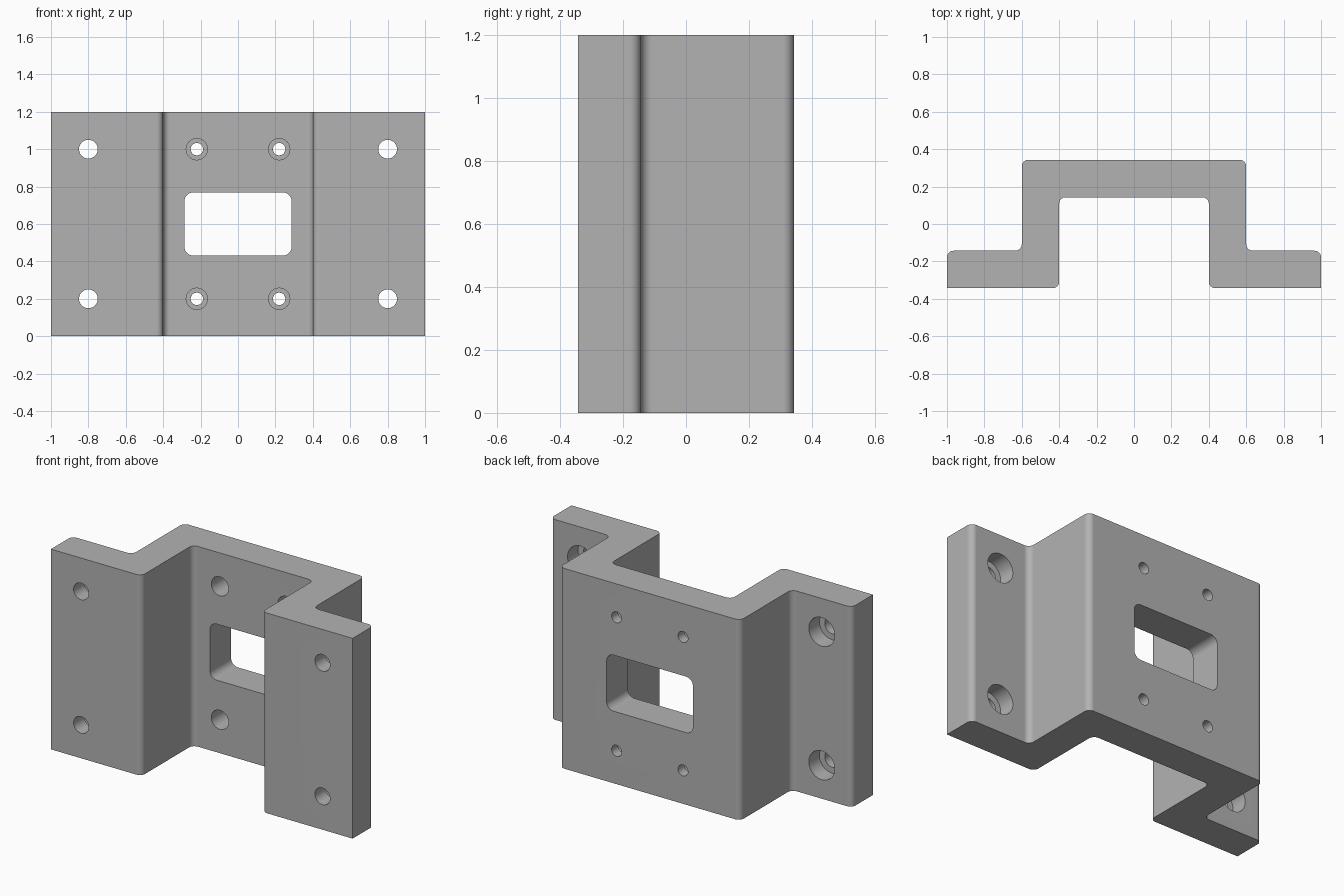
import bpy, bmesh, math
from mathutils import Vector

old = bpy.data.objects.get("Cube")
if old:
    bpy.data.objects.remove(old, do_unlink=True)

HEIGHT = 1.2
FRONT, BACK = -0.343, 0.343
THICK = 0.2

grey = bpy.data.materials.new("plain grey")
grey.use_nodes = True
grey.diffuse_color = (0.45, 0.45, 0.45, 1)
grey.node_tree.nodes["Principled BSDF"].inputs["Base Color"].default_value = grey.diffuse_color


def rounded(corners, steps=8):
    """Outline from (x, y, radius) corners, each turned into an arc."""
    out = []
    for i, (x, y, r) in enumerate(corners):
        p = Vector((x, y))
        if r == 0:
            out.append(p)
            continue
        a = (Vector(corners[i - 1][:2]) - p).normalized()
        b = (Vector(corners[(i + 1) % len(corners)][:2]) - p).normalized()
        centre = p + (a + b) * r
        for k in range(steps + 1):
            t = k / steps * math.pi / 2
            out.append(centre - b * r * math.cos(t) - a * r * math.sin(t))
    return out


def make_object(name, bm):
    bmesh.ops.recalc_face_normals(bm, faces=bm.faces)
    mesh = bpy.data.meshes.new(name)
    bm.to_mesh(mesh)
    bm.free()
    mesh.materials.append(grey)
    obj = bpy.data.objects.new(name, mesh)
    bpy.context.collection.objects.link(obj)
    return obj


def loft(name, rings):
    """Skin matching rings of points and cap both ends."""
    bm = bmesh.new()
    loops = [[bm.verts.new(p) for p in ring] for ring in rings]
    for lo, hi in zip(loops, loops[1:]):
        n = len(lo)
        for i in range(n):
            j = (i + 1) % n
            bm.faces.new((lo[i], lo[j], hi[j], hi[i]))
    bm.faces.new(loops[0])
    bm.faces.new(loops[-1])
    return make_object(name, bm)


def stepped_hole(name, x, z, profile, sides=40):
    """Cutter along y from (radius, y) steps."""
    angles = [2 * math.pi * k / sides for k in range(sides)]
    return loft(name, [[(x + r * math.cos(t), y, z + r * math.sin(t)) for t in angles]
                       for r, y in profile])


# Hat-shaped bracket: half profile, mirrored, extruded upwards
R = 0.035
half = [(0.4, BACK - THICK, R), (0.4, FRONT, R), (1, FRONT, 0),
        (1, FRONT + THICK, R), (0.6, FRONT + THICK, R), (0.6, BACK, R)]
outline = rounded(half + [(-x, y, r) for x, y, r in reversed(half)])
bracket = loft("bracket", [[(p.x, p.y, z) for p in outline] for z in (0, HEIGHT)])

# Rounded window through the web
w, h = 0.286, 0.168
mid = HEIGHT / 2
win = rounded([(-w, mid - h, 0.045), (w, mid - h, 0.045),
               (w, mid + h, 0.045), (-w, mid + h, 0.045)])
cutters = [loft("window_cutter", [[(p.x, y, p.y) for p in win] for y in (0, 0.5)])]

# Counterbored holes: flanges open wide at the back, web opens wide at the front
flange_step = FRONT + THICK - 0.1
web_step = BACK - THICK + 0.14
for x in (-1, 1):
    for z in (0.2, 1.0):
        cutters.append(stepped_hole("flange_hole_cutter", 0.8 * x, z, [
            (0.05, -0.5), (0.05, flange_step), (0.086, flange_step), (0.086, 0)]))
        cutters.append(stepped_hole("web_hole_cutter", 0.22 * x, z, [
            (0.057, 0), (0.057, web_step), (0.033, web_step), (0.033, 0.5)]))

bpy.ops.object.select_all(action='DESELECT')
bpy.context.view_layer.objects.active = bracket
bracket.select_set(True)
for cutter in cutters:
    cutter.hide_render = True
    mod = bracket.modifiers.new("cut", 'BOOLEAN')
    mod.operation = 'DIFFERENCE'
    mod.solver = 'EXACT'
    mod.object = cutter
    bpy.ops.object.modifier_apply(modifier=mod.name)
    bpy.data.objects.remove(cutter, do_unlink=True)

# Smooth rounds, crisp edges, flat large faces
bpy.ops.object.shade_smooth_by_angle(angle=math.radians(30))
weighted = bracket.modifiers.new("flat_faces", 'WEIGHTED_NORMAL')
weighted.keep_sharp = True
